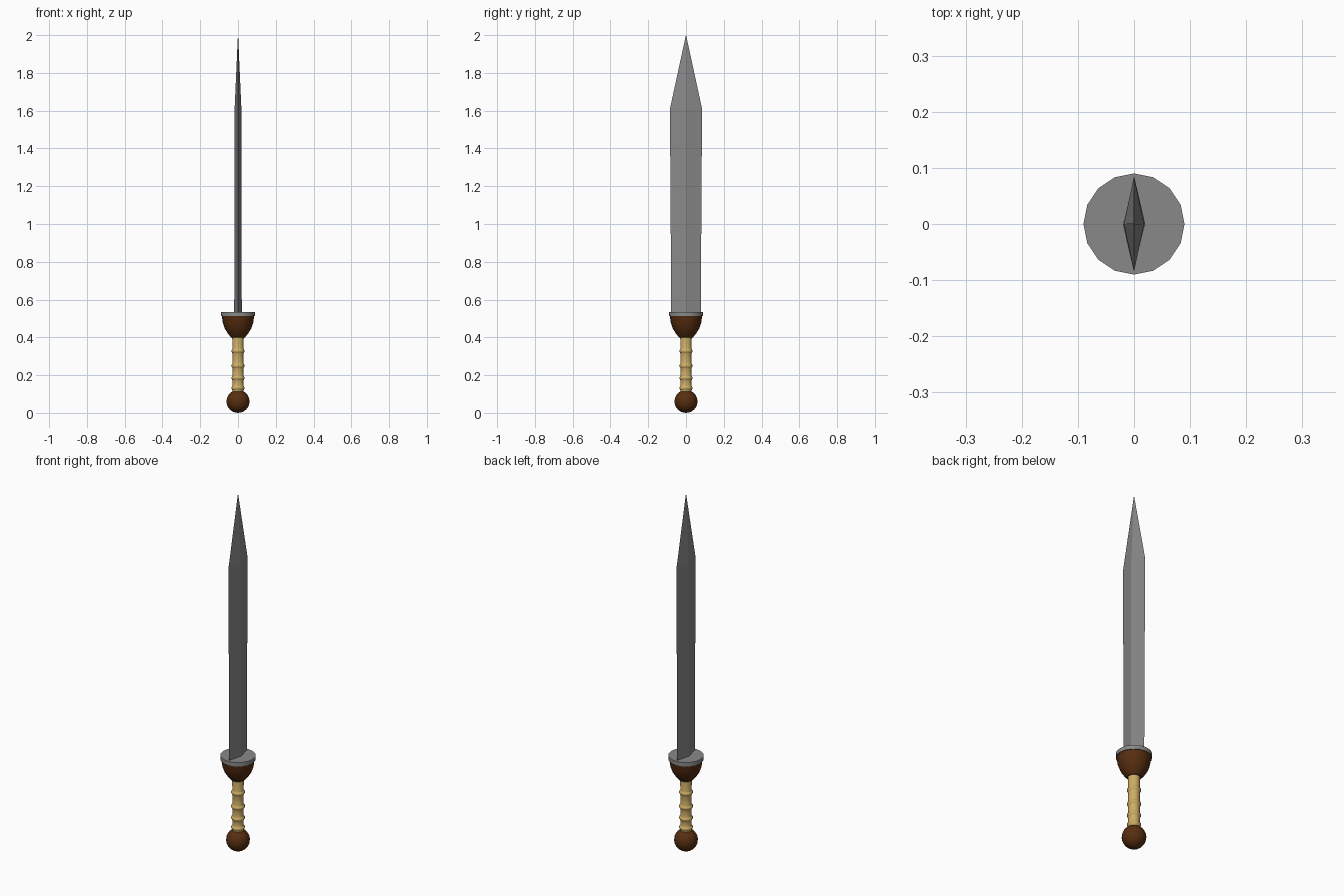
import bpy, bmesh, math

if "Cube" in bpy.data.objects:
    bpy.data.objects.remove(bpy.data.objects["Cube"])


def material(name, rgb):
    m = bpy.data.materials.new(name)
    m.diffuse_color = (*rgb, 1)
    m.use_nodes = True
    m.node_tree.nodes["Principled BSDF"].inputs["Base Color"].default_value = m.diffuse_color
    return m


steel = material("steel", (0.25, 0.25, 0.25))
wood = material("dark wood", (0.095, 0.027, 0.005))
bone = material("bone", (0.62, 0.42, 0.13))


def finish(name, bm, mat, angle=None):
    bmesh.ops.recalc_face_normals(bm, faces=bm.faces)
    me = bpy.data.meshes.new(name)
    bm.to_mesh(me)
    bm.free()
    me.materials.append(mat)
    ob = bpy.data.objects.new(name, me)
    bpy.context.collection.objects.link(ob)
    if angle:
        bpy.ops.object.select_all(action='DESELECT')
        ob.select_set(True)
        bpy.context.view_layer.objects.active = ob
        bpy.ops.object.shade_smooth_by_angle(angle=math.radians(angle))
    return ob


def loft(name, rings, mat, angle=None):
    """Skin closed rings of points and cap both ends."""
    bm = bmesh.new()
    rows = [[bm.verts.new(p) for p in ring] for ring in rings]
    n = len(rows[0])
    for a, b in zip(rows, rows[1:]):
        for i in range(n):
            j = (i + 1) % n
            bm.faces.new((a[i], a[j], b[j], b[i]))
    bm.faces.new(rows[0])
    bm.faces.new(rows[-1])
    return finish(name, bm, mat, angle)


def lathe(name, profile, mat, sides=16, angle=40):
    rings = [[(r * math.cos(math.tau * i / sides), r * math.sin(math.tau * i / sides), z)
              for i in range(sides)] for r, z in profile]
    return loft(name, rings, mat, angle)


# Blade: diamond cross-section, slightly flared, long tapered point
def diamond(x, y, z):
    return [(x, 0, z), (0, y, z), (-x, 0, z), (0, -y, z)]


loft("blade", [diamond(0.02, 0.078, 0.52), diamond(0.018, 0.085, 1.61),
               diamond(0.0005, 0.0005, 2.0)], steel)

# Guard: steel plate over a wooden cup
lathe("guard_plate", [(0.09, 0.512), (0.09, 0.534)], steel)
lathe("guard_cup", [(0.036, 0.4), (0.05, 0.415), (0.069, 0.444), (0.08, 0.475),
                    (0.086, 0.513)], wood)

# Grip: turned handle with raised finger ridges
grip = [(0.029, 0.1)]
for z in (0.132, 0.185, 0.249, 0.328):
    grip += [(0.029, z - 0.014), (0.031, z - 0.008), (0.035, z - 0.004),
             (0.035, z + 0.004), (0.031, z + 0.008), (0.029, z + 0.014)]
grip.append((0.031, 0.41))
lathe("grip", grip, bone, angle=60)

# Pommel: round wooden ball
bm = bmesh.new()
bmesh.ops.create_uvsphere(bm, u_segments=16, v_segments=12, radius=0.061)
bmesh.ops.translate(bm, verts=bm.verts, vec=(0, 0, 0.061))
finish("pommel", bm, wood, 40)
